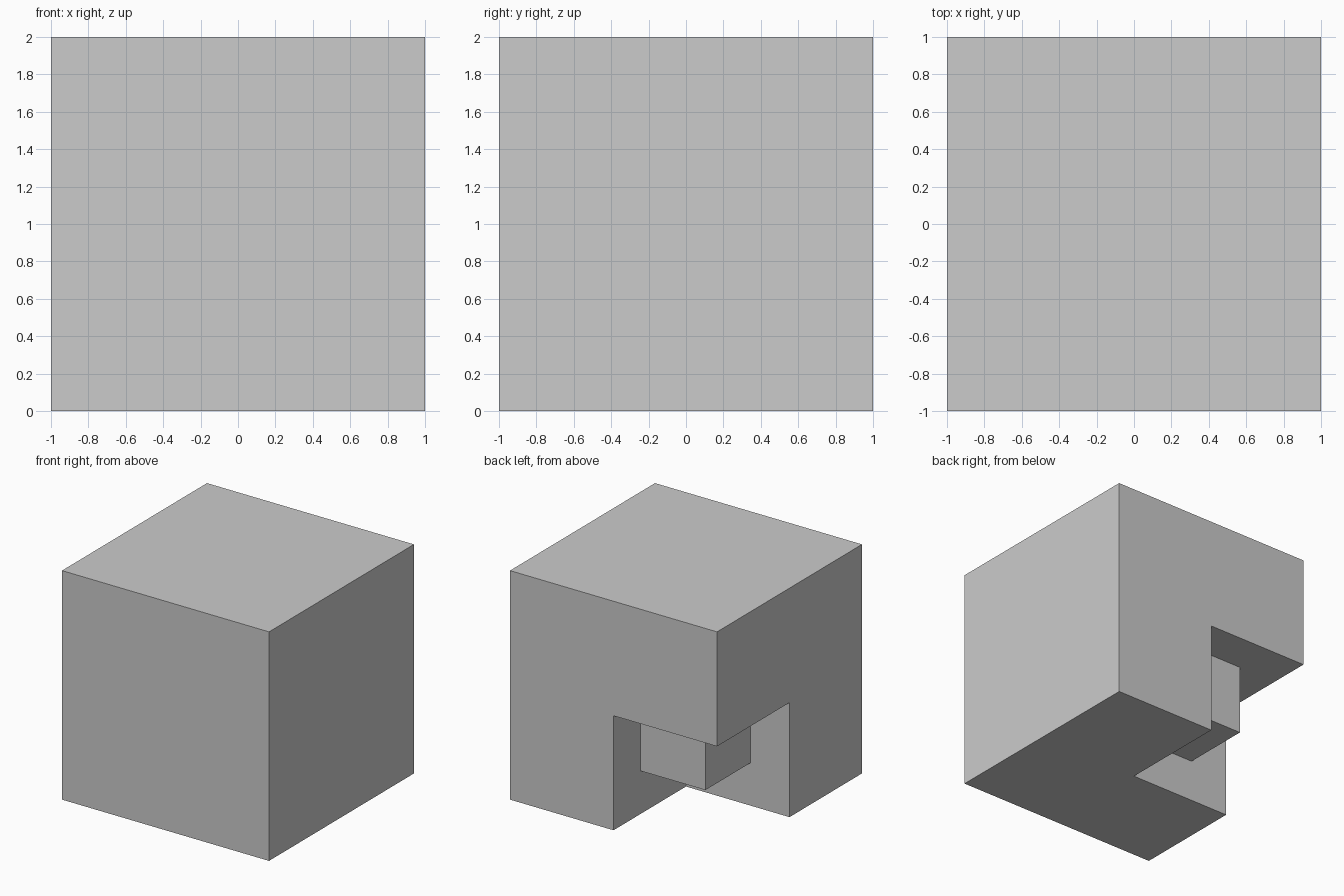
import bpy

if "Cube" in bpy.data.objects:
    bpy.data.objects.remove(bpy.data.objects["Cube"])


def box(name, size, center):
    bpy.ops.mesh.primitive_cube_add(size=size, location=center)
    obj = bpy.context.object
    obj.name = name
    return obj


# Outer block
block = box("outer_block", 2, (0, 0, 1))

# Back-left lower octant cut away
cutter = box("notch_cutter", 2, (-1, 1, 0))
cut = block.modifiers.new("notch", 'BOOLEAN')
cut.operation = 'DIFFERENCE'
cut.solver = 'EXACT'
cut.object = cutter
bpy.context.view_layer.objects.active = block
bpy.ops.object.modifier_apply(modifier=cut.name)
bpy.data.objects.remove(cutter, do_unlink=True)

# Concentric core, one corner showing in the notch
box("inner_core", 1.25, (0, 0, 1))
